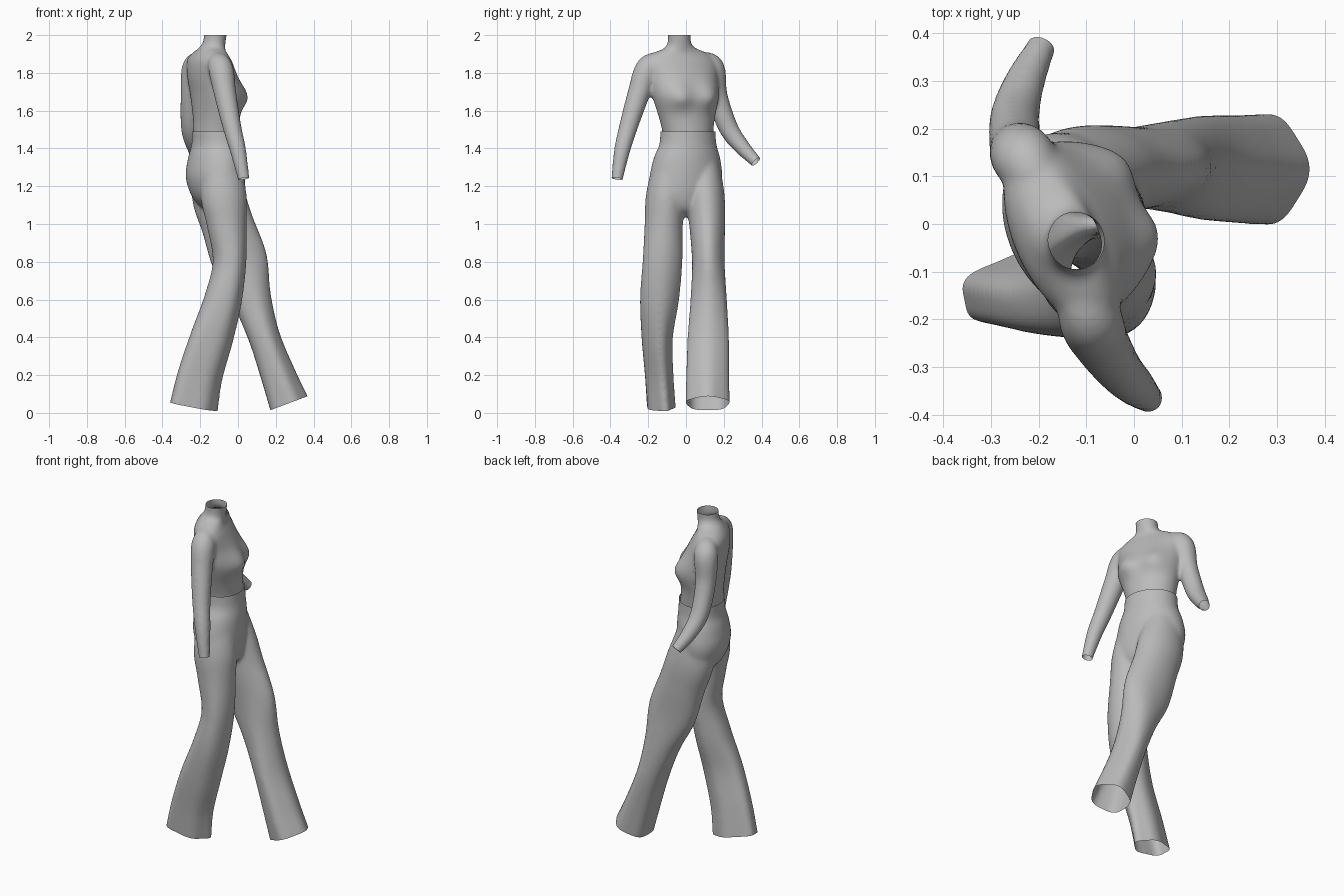
import bpy, bmesh
from math import sin, cos, pi, radians, exp
from mathutils import Vector, Matrix

SIDES = 40     # points around each ring
STEPS = 7      # rings between two key sections
SPARE = 0.03   # extra length that is trimmed off at each opening
UP = Vector((0, 0, 1))

if "Cube" in bpy.data.objects:
    bpy.data.objects.remove(bpy.data.objects["Cube"], do_unlink=True)

fabric = bpy.data.materials.new("plain_grey")
fabric.use_nodes = True
GREY = (0.5, 0.5, 0.5, 1)
fabric.diffuse_color = GREY
fabric.node_tree.nodes["Principled BSDF"].inputs["Base Color"].default_value = GREY


def refine(keys):
    """Smooth curve through the key sections."""
    rows = []
    last = len(keys) - 1
    for i in range(last):
        quad = list(zip(keys[max(i - 1, 0)], keys[i], keys[i + 1], keys[min(i + 2, last)]))
        for step in range(STEPS):
            t = step / STEPS
            rows.append([q + t * (r - p + t * (2*p - 5*q + 4*r - s + t * (3*(q - r) + s - p))) / 2
                         for p, q, r, s in quad])
    return rows + [list(keys[-1])]


def loft(bm, keys, yaw=0, follow=False, fold=0, sculpt=None):
    """Closed skin over oval rings (x, y, z, half depth, half width); returns its open end."""
    rows = refine(keys)
    end = Vector(rows[-1][:3])
    outward = (end - Vector(rows[-2][:3])).normalized() if follow else UP
    rows.append(list(end + outward * SPARE) + rows[-1][3:])
    rings = []
    for i, (x, y, z, depth, width) in enumerate(rows):
        turn = Matrix.Rotation(radians(yaw), 3, 'Z')
        if follow:
            before, after = rows[max(i - 1, 0)], rows[min(i + 1, len(rows) - 1)]
            path = Vector(after[:3]) - Vector(before[:3])
            turn = (-UP).rotation_difference(path).to_matrix() @ turn
        ripple = fold * (i / len(rows)) ** 2
        ring = []
        for k in range(SIDES):
            a = 2 * pi * k / SIDES
            local = Vector((depth * cos(a), width * sin(a), 0)) * (1 + ripple * cos(5 * a))
            if sculpt:
                local.x += sculpt(local.y, z) * max(0, cos(a)) ** 0.5
            ring.append(bm.verts.new(Vector((x, y, z)) + turn @ local))
        rings.append(ring)
    faces = [bm.faces.new(rings[0]), bm.faces.new(rings[-1])]
    for low, high in zip(rings, rings[1:]):
        for k in range(SIDES):
            n = (k + 1) % SIDES
            faces.append(bm.faces.new((low[k], low[n], high[n], high[k])))
    bmesh.ops.recalc_face_normals(bm, faces=faces)
    return end, outward, max(rows[-1][3:]) * 1.5 + SPARE


def garment(name, bm, openings, softness):
    """Fuse the overlapping lofts into one soft skin and trim the openings."""
    mesh = bpy.data.meshes.new(name)
    bm.to_mesh(mesh)
    obj = bpy.data.objects.new(name, mesh)
    bpy.context.collection.objects.link(obj)
    fuse = obj.modifiers.new("fuse", 'REMESH')
    fuse.mode = 'VOXEL'
    fuse.voxel_size = 0.009
    soften = obj.modifiers.new("soften", 'SMOOTH')
    soften.factor = 0.5
    soften.iterations = softness
    fused = bpy.data.meshes.new_from_object(obj.evaluated_get(bpy.context.evaluated_depsgraph_get()))
    obj.modifiers.clear()
    bm.clear()
    bm.from_mesh(fused)
    for centre, outward, reach in openings:
        near = [f for f in bm.faces if (f.calc_center_median() - centre).length < reach]
        parts = {e for f in near for e in f.edges} | {v for f in near for v in f.verts}
        bmesh.ops.bisect_plane(bm, geom=near + list(parts), plane_co=centre,
                               plane_no=outward, clear_outer=True)
    bm.to_mesh(mesh)
    bm.free()
    bpy.data.meshes.remove(fused)
    mesh.materials.clear()
    mesh.materials.append(fabric)
    mesh.shade_smooth()


def bust(side, z):
    """Forward swelling of the chest, one mound on each side."""
    drop = (z - 1.67) / (0.06 if z < 1.67 else 0.085)
    return sum(0.048 * exp(-((side - s) / 0.08) ** 2 - drop ** 2) for s in (-0.095, 0.095))


def sleeve(bm, keys):
    """Round tube along the arm."""
    return loft(bm, [key + key[-1:] for key in keys], follow=True)


# Fitted top with a high open collar and two sleeves
top = bmesh.new()
collar = loft(top, [
    (-.115, .01, 1.43, .118, .135),
    (-.115, .01, 1.48, .118, .137),
    (-.115, .005, 1.56, .117, .153),
    (-.12, -.005, 1.68, .12, .184),
    (-.138, -.015, 1.78, .115, .193),
    (-.15, -.025, 1.85, .1, .203),
    (-.153, -.028, 1.885, .085, .185),
    (-.148, -.03, 1.91, .073, .14),
    (-.138, -.032, 1.932, .067, .085),
    (-.126, -.035, 1.96, .06, .063),
    (-.12, -.035, 2, .06, .062)], yaw=24, sculpt=bust)
right_cuff = sleeve(top, [
    (-.12, -.13, 1.87, .045),
    (-.092, -.2, 1.825, .066),
    (-.07, -.247, 1.7, .06),
    (-.033, -.303, 1.52, .05),
    (0, -.338, 1.39, .043),
    (.03, -.365, 1.24, .031)])
left_cuff = sleeve(top, [
    (-.2, .08, 1.87, .045),
    (-.23, .137, 1.825, .067),
    (-.247, .163, 1.68, .057),
    (-.25, .224, 1.51, .052),
    (-.23, .295, 1.41, .043),
    (-.195, .37, 1.33, .031)])
top_hem = (Vector((-.115, .01, 1.455)), -UP, .2)
garment("fitted_top", top, [collar, right_cuff, left_cuff, top_hem], 14)

# Trousers: hips turned with the chest, then wide legs in mid stride
trousers = bmesh.new()
waist = loft(trousers, [
    (-.07, 0, 1.04, .03, .04),
    (-.085, 0, 1.08, .09, .13),
    (-.105, -.005, 1.15, .13, .188),
    (-.12, 0, 1.25, .147, .2),
    (-.117, .005, 1.35, .14, .182),
    (-.113, .01, 1.42, .128, .156),
    (-.115, .01, 1.49, .126, .15)], yaw=24)
right_hem = loft(trousers, [
    (-.085, -.085, 1.33, .1, .085),
    (-.076, -.107, 1.15, .122, .104),
    (-.06, -.118, 1, .106, .101),
    (-.045, -.125, .8, .088, .106),
    (-.08, -.142, .6, .1, .103),
    (-.14, -.155, .4, .115, .081),
    (-.203, -.145, .2, .121, .073),
    (-.238, -.134, .033, .13, .072)], yaw=12, follow=True, fold=.07)
left_hem = loft(trousers, [
    (-.14, .09, 1.33, .11, .085),
    (-.105, .103, 1.15, .14, .101),
    (-.057, .112, 1, .14, .095),
    (.01, .118, .8, .147, .086),
    (.073, .12, .6, .104, .096),
    (.138, .118, .4, .084, .109),
    (.21, .115, .2, .093, .113),
    (.266, .115, .05, .106, .115)], follow=True, fold=.05)
garment("wide_trousers", trousers, [waist, right_hem, left_hem], 16)
